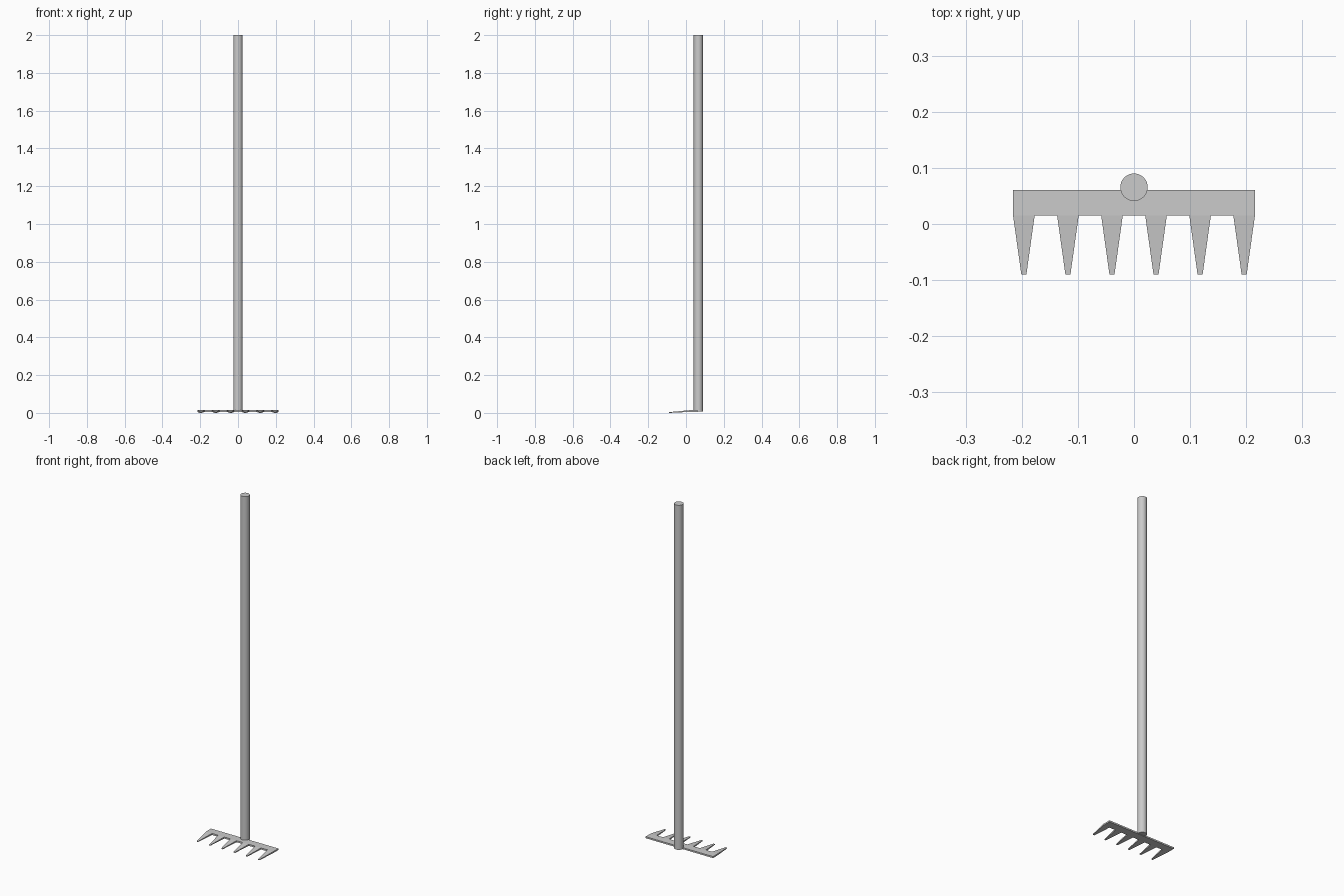
import bpy, bmesh

if "Cube" in bpy.data.objects:
    bpy.data.objects.remove(bpy.data.objects["Cube"])

# Rake head: comb outline, extruded, tines drooping slightly to the tips
BACK, ROOT, TIP = 0.061, 0.015, -0.09
outline = [(0.2155, BACK), (-0.2155, BACK)]
for i in range(6):
    c = -0.1963 + i * 0.07852
    outline += [(c - 0.0192, ROOT), (c - 0.0045, TIP), (c + 0.0045, TIP), (c + 0.0192, ROOT)]

bm = bmesh.new()


def heights(y):
    return (0.0, 0.004) if y < ROOT - 0.01 else (0.005, 0.014)


low = [bm.verts.new((x, y, heights(y)[0])) for x, y in outline]
high = [bm.verts.new((x, y, heights(y)[1])) for x, y in outline]
n = len(outline)
for i in range(n):
    j = (i + 1) % n
    bm.faces.new((low[i], low[j], high[j], high[i]))
for ring in (low, high):
    # bar, then one face per tine
    roots = [v for v in ring if abs(v.co.y - ROOT) < 1e-4]
    bm.faces.new(ring[:2] + roots)
    for t in range(6):
        bm.faces.new(ring[2 + 4 * t: 6 + 4 * t])
bmesh.ops.recalc_face_normals(bm, faces=bm.faces)
mesh = bpy.data.meshes.new("rake_head")
bm.to_mesh(mesh)
bm.free()
bpy.context.collection.objects.link(bpy.data.objects.new("rake_head", mesh))

# Long round handle
Z0 = 0.008
bpy.ops.mesh.primitive_cylinder_add(vertices=32, radius=0.0245, depth=2 - Z0,
                                    location=(0, 0.0655, (2 + Z0) / 2))
handle = bpy.context.object
handle.name = "handle"
bpy.ops.object.shade_smooth_by_angle()
